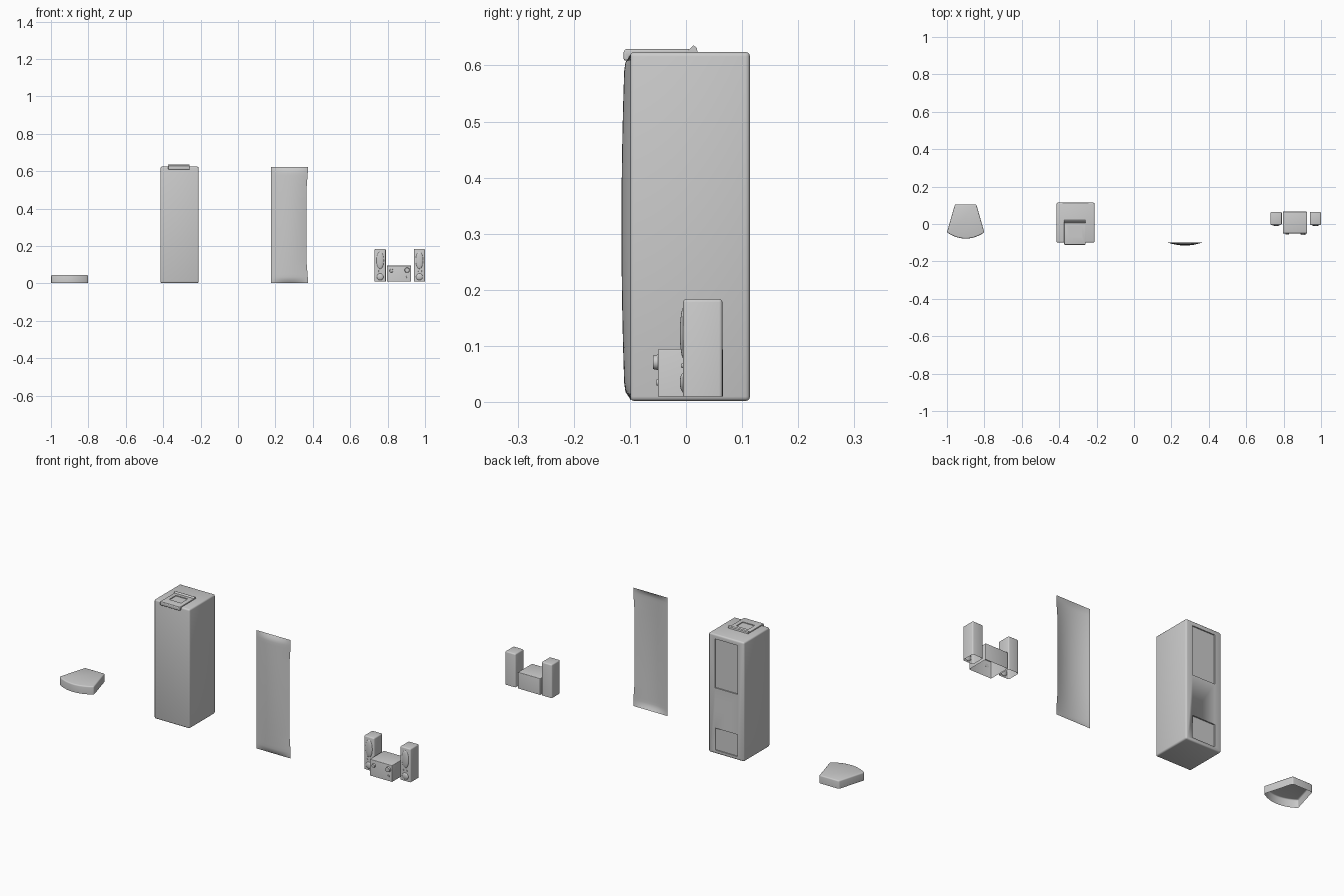
import bpy, bmesh
from math import pi, sin, cos, radians
from mathutils import Matrix, Vector

if "Cube" in bpy.data.objects:
    bpy.data.objects.remove(bpy.data.objects["Cube"])


def finish(name, bm, angle=40):
    bmesh.ops.recalc_face_normals(bm, faces=bm.faces)
    me = bpy.data.meshes.new(name)
    bm.to_mesh(me)
    bm.free()
    ob = bpy.data.objects.new(name, me)
    bpy.context.collection.objects.link(ob)
    bpy.ops.object.select_all(action='DESELECT')
    ob.select_set(True)
    bpy.context.view_layer.objects.active = ob
    bpy.ops.object.shade_smooth_by_angle(angle=radians(angle))
    return ob


def prism(name, outline, z0, z1, r=0.0, open_bottom=False, segs=3):
    """Extruded outline with rounded top and side edges; base may stay open."""
    bm = bmesh.new()
    low = [bm.verts.new((x, y, z0)) for x, y in outline]
    top = [bm.verts.new((x, y, z1)) for x, y in outline]
    n = len(outline)
    bm.faces.new(top)
    base = bm.faces.new(low[::-1])
    for i in range(n):
        j = (i + 1) % n
        bm.faces.new((low[i], low[j], top[j], top[i]))
    bm.normal_update()
    if open_bottom:
        bmesh.ops.delete(bm, geom=[base], context='FACES_ONLY')
    if r:
        edges = [e for e in bm.edges if len(e.link_faces) == 2 and e.calc_face_angle() > 0.4]
        bmesh.ops.bevel(bm, geom=edges, offset=r, segments=segs, profile=0.5, affect='EDGES')
    return finish(name, bm)


def box(name, x0, x1, y0, y1, z0, z1, r=0.0, open_bottom=False):
    return prism(name, [(x0, y0), (x1, y0), (x1, y1), (x0, y1)], z0, z1, r, open_bottom)


def cut(ob, cutter):
    m = ob.modifiers.new("recess", 'BOOLEAN')
    m.object = cutter
    m.solver = 'EXACT'
    cutter.hide_render = True
    cutter.hide_set(True)


def knob(name, x, y, z, r, depth):
    bm = bmesh.new()
    rot = Matrix.Translation((x, y, z)) @ Matrix.Rotation(pi / 2, 4, 'X')
    bmesh.ops.create_cone(bm, cap_ends=True, segments=20, radius1=r, radius2=r * 0.85,
                          depth=depth, matrix=rot)
    return finish(name, bm)


def dome(name, x, y, z, sx, sy, sz):
    bm = bmesh.new()
    bmesh.ops.create_uvsphere(bm, u_segments=20, v_segments=12, radius=1,
                              matrix=Matrix.Translation((x, y, z)) @ Matrix.Diagonal((sx, sy, sz, 1)))
    return finish(name, bm)


# Fan-shaped tray lid: narrow back, bowed front, open underneath
arc = [(-0.9 + 0.1 * t, -0.045 - 0.033 * (1 - t * t)) for t in [-1 + i / 6 for i in range(13)]]
prism("fan_lid", arc + [(-0.843, 0.105), (-0.957, 0.105)], 0.003, 0.045, 0.006, True)

# Tall cabinet with two recessed back panels
cabinet = box("cabinet", -0.415, -0.21, -0.1, 0.114, 0.002, 0.624, 0.008)
for i, (z0, z1) in enumerate([(0.345, 0.6), (0.02, 0.135)]):
    cut(cabinet, box(f"back_recess_cutter_{i}", -0.378, -0.247, 0.108, 0.13, z0, z1))

# Latch on the cabinet top: plate with a recess, front hook and rear ridge
plate = box("latch_plate", -0.373, -0.258, -0.11, 0.008, 0.615, 0.629, 0.003)
cut(plate, box("latch_recess_cutter", -0.35, -0.281, -0.068, -0.012, 0.625, 0.64))
box("latch_hook", -0.373, -0.258, -0.111, -0.1, 0.609, 0.627, 0.003)
ridge = prism("latch_ridge", [(0.0, 0.622), (0.021, 0.622), (0.019, 0.632), (0.013, 0.636)],
              -0.373, -0.258)
ridge.matrix_world = Matrix(((0, 0, 1, 0), (1, 0, 0, 0), (0, 1, 0, 0), (0, 0, 0, 1)))

# Bowed front door: thin curved skin, waisted on the right, with turned-back ends
bm = bmesh.new()
NX, NZ = 16, 40
rows = []
for k in range(NZ + 1):
    v = k / NZ
    end = max(0, 1 - min(v, 1 - v) / 0.04)
    waist = 0.006 * min(1, max(0, (min(v, 1 - v) - 0.05) / 0.12))
    row = []
    for i in range(NX + 1):
        t = -1 + 2 * i / NX
        x = 0.2745 + t * 0.0985 - (waist if t > 0 else 0) * max(0, t)
        y = -0.098 - (0.011 + 0.006 * (1 - (2 * v - 1) ** 2)) * (1 - t * t) * (1 - end ** 2)
        row.append(bm.verts.new((x, y, 0.003 + 0.618 * v)))
    rows.append(row)
for a, b in zip(rows, rows[1:]):
    for i in range(NX):
        bm.faces.new((a[i], a[i + 1], b[i + 1], b[i]))
finish("front_door", bm)

# Bass unit with two knobs, open underneath
box("bass_unit", 0.796, 0.925, -0.05, 0.066, 0.01, 0.095, 0.003, True)
knob("small_knob", 0.82, -0.053, 0.068, 0.01, 0.008)
knob("large_knob", 0.904, -0.054, 0.071, 0.014, 0.01)
knob("bass_button", 0.904, -0.051, 0.035, 0.006, 0.004)

# Pair of satellite speakers with bulging front details
for side, x in (("left", 0.76), ("right", 0.97)):
    box(f"{side}_speaker", x - 0.03, x + 0.03, -0.005, 0.065, 0.01, 0.184, 0.006, True)
    dome(f"{side}_driver", x, -0.004, 0.123, 0.02, 0.007, 0.046)
    dome(f"{side}_tweeter", x, -0.004, 0.035, 0.018, 0.007, 0.018)
    for dx in (-0.01, 0.01):
        knob(f"{side}_speaker_button", x + dx, -0.006, 0.065, 0.004, 0.005)
